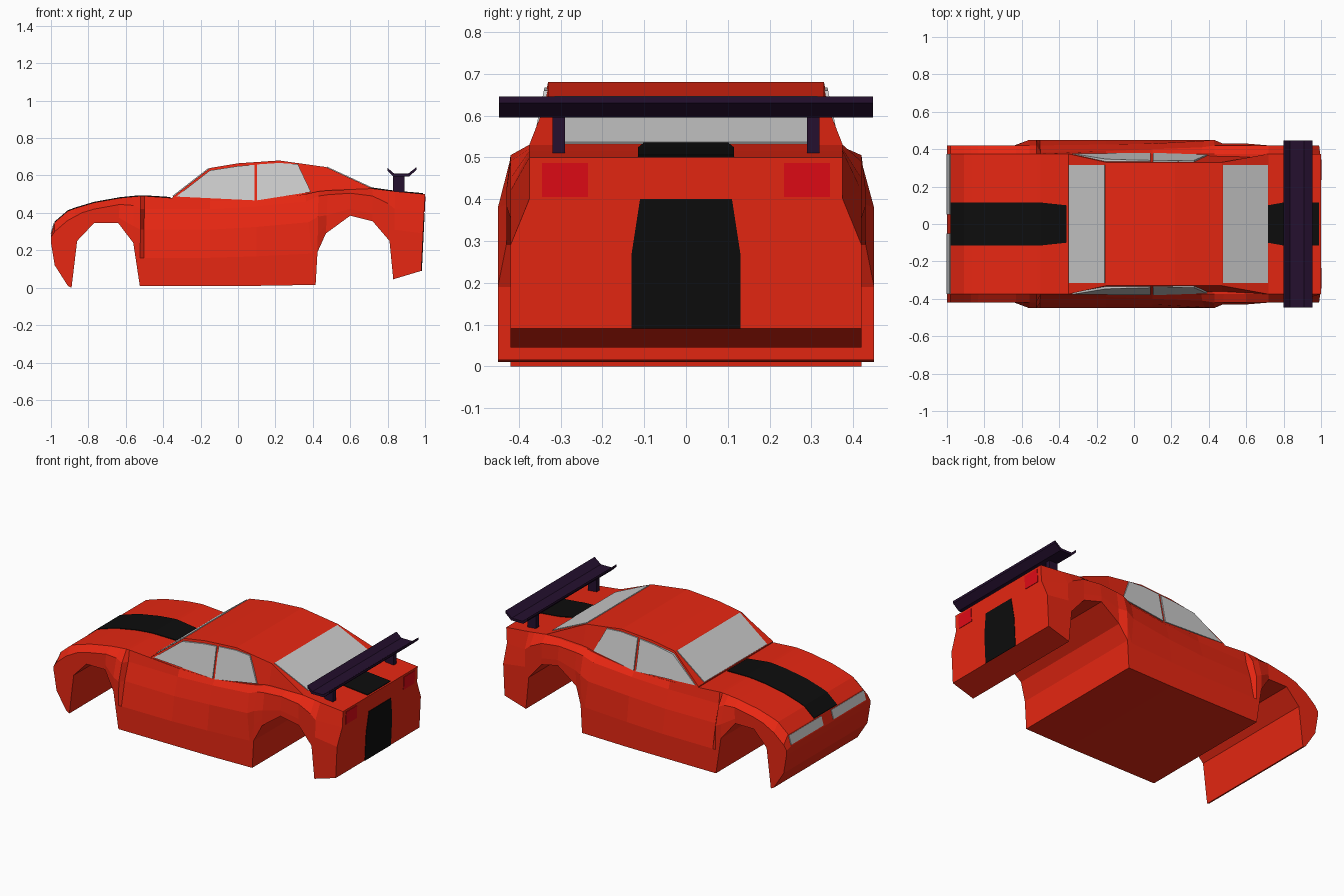
import bpy, bmesh

RED, BLACK = (0.8, 0.02, 0.006, 1), (0.004, 0.004, 0.004, 1)
PURPLE, LAMP = (0.018, 0.005, 0.028, 1), (0.75, 0.003, 0.008, 1)
mats = {}


def loft(name, rings, color=None):
    """Closed solid skinned through a list of equal-length point rings."""
    bm = bmesh.new()
    rows = [[bm.verts.new(p) for p in ring] for ring in rings]
    n = len(rows[0])
    for a, b in zip(rows, rows[1:]):
        for i in range(n):
            j = (i + 1) % n
            bm.faces.new((a[i], a[j], b[j], b[i]))
    bm.faces.new(rows[0])
    bm.faces.new(rows[-1])
    bmesh.ops.recalc_face_normals(bm, faces=bm.faces)
    mesh = bpy.data.meshes.new(name)
    bm.to_mesh(mesh)
    bm.free()
    obj = bpy.data.objects.new(name, mesh)
    bpy.context.collection.objects.link(obj)
    if color:
        if color not in mats:
            mats[color] = bpy.data.materials.new("paint")
            mats[color].diffuse_color = color
        mesh.materials.append(mats[color])
    return obj


def strip(name, pts, dx, dz, color=None):
    """Thin panel lying on the body: pts are (x, z, y0, y1), raised by dx, dz."""
    loft(name, [[(x + dx, y0, z + dz), (x + dx, y1, z + dz),
                 (x - dx, y1, z - dz), (x - dx, y0, z - dz)]
                for x, z, y0, y1 in pts], color)


# Body sections: top x, top z, crease z, crease half-width, side half-width, bottom x, bottom z
BODY = [
    (-1.0, .28, .27, .42, .42, -1.0, .24),
    (-.98, .35, .30, .42, .42, -.98, .12),
    (-.91, .41, .36, .42, .42, -.91, .01),
    (-.87, .425, .38, .42, .42, -.89, .0),
    (-.83, .437, .40, .42, .42, -.86, .25),
    (-.77, .455, .42, .42, .42, -.77, .345),
    (-.63, .48, .445, .42, .42, -.64, .345),
    (-.56, .487, .44, .42, .45, -.56, .24),
    (-.52, .49, .42, .42, .45, -.525, .01),
    (-.50, .49, .42, .385, .42, -.505, .01),
    (-.15, .465, .42, .39, .425, -.15, .01),
    (.10, .465, .435, .40, .43, .10, .01),
    (.36, .50, .46, .41, .445, .415, .015),
    (.43, .515, .49, .42, .45, .425, .19),
    (.48, .52, .497, .42, .43, .47, .29),
    (.60, .525, .505, .42, .43, .60, .385),
    (.72, .53, .49, .42, .42, .72, .355),
    (.80, .52, .45, .42, .42, .81, .25),
    (.84, .515, .42, .42, .42, .83, .045),
    (1.0, .50, .40, .375, .42, .98, .09),
]


def body_ring(xt, zt, zc, wc, wd, xb, zb):
    zd = max(zc - .11, zb + .3 * (zc - zb))
    sill = .45 if -.57 < xb < .43 else wd
    half = []
    for w, z in ((.375, zt), (wc, zc), (wd, zd), (sill, min(.19, (zd + zb) / 2)
                 if zb < .1 else (zd + zb) / 2), (sill, zb)):
        half.append((xb + (xt - xb) * (z - zb) / (zt - zb), w, z))
    return half + [(x, -y, z) for x, y, z in reversed(half)]


loft("body", [body_ring(*s) for s in BODY], RED)

# Cabin: x, roof z, roof half-width
CABIN = [(-.35, .485, .375), (-.15, .64, .33), (0, .665, .33),
         (.22, .68, .33), (.47, .645, .33), (.72, .53, .375)]
loft("cabin", [[(x, -.375, .46), (x, -w, z), (x, w, z), (x, .375, .46)]
               for x, z, w in CABIN], RED)

# Windscreen and rear window
strip("windscreen", [(-.347, .4873, -.315, .315), (-.155, .6361, -.315, .315)], -.003, .004)
strip("rear_window", [(.475, .6427, -.315, .315), (.715, .5323, -.315, .315)], .002, .004)

# Side windows on both sides
SIDE = {"front_side_window": [(-.33, .487), (-.15, .627), (0, .65), (.087, .657), (.087, .467)],
        "rear_side_window": [(.102, .467), (.102, .659), (.22, .667), (.32, .66), (.39, .512)]}
for side in (-1, 1):
    for name, pts in SIDE.items():
        loft(name, [[(x, side * (.375 - .21 * (z - .465) + d), z) for x, z in pts]
                    for d in (.006, -.012)])

# Racing stripes on bonnet, boot lid and tail
hood = [(s[0], s[1], -.115, .115) for s in BODY if -.99 < s[0] < -.49]
strip("bonnet_stripe", hood + [(-.36, .481, -.10, .10)], 0, .004, BLACK)
strip("boot_stripe", [(.715, .532, -.10, .10), (.80, .52, -.115, .115),
                      (.84, .515, -.115, .115), (.99, .5015, -.115, .115)], 0, .004, BLACK)


def tail_x(z):
    return .98 + .02 * (z - .09) / .41


strip("tail_stripe", [(tail_x(z), z, -w, w) for z, w in ((.09, .13), (.27, .13), (.40, .11))],
      .003, 0, BLACK)

# Lights, wing posts
for s in (-1, 1):
    strip("headlight", [(-.998, .287, s * .05, s * .375), (-.982, .343, s * .05, s * .375)],
          -.004, .002)
    strip("tail_light", [(tail_x(z), z, s * .235, s * .345) for z in (.405, .487)], .003, 0, LAMP)
    loft("wing_post", [[(x, s * y, z) for x, y in ((.83, .29), (.89, .29), (.89, .32), (.83, .32))]
                       for z in (.49, .60)], PURPLE)

# Rear wing
WING = [(.80, .64), (.835, .61), (.91, .61), (.955, .645),
        (.955, .63), (.915, .595), (.83, .595), (.80, .625)]
loft("rear_wing", [[(x, y, z) for x, z in WING] for y in (-.447, .447)], PURPLE)
